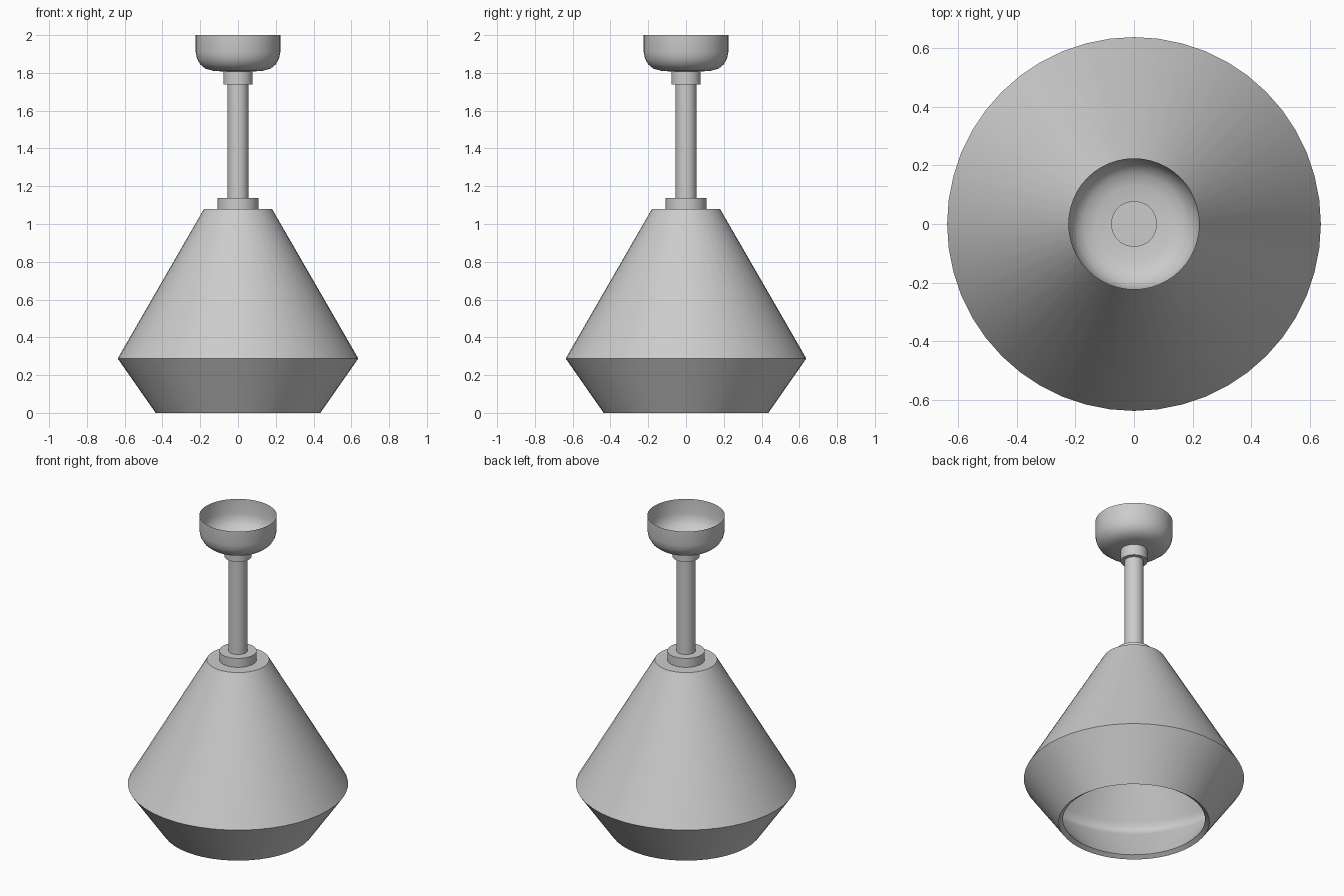
import bpy, bmesh, math

if "Cube" in bpy.data.objects:
    bpy.data.objects.remove(bpy.data.objects["Cube"])

SEG = 48


def lathe(name, profile):
    """Spin an (r, z) profile around the z axis."""
    bm = bmesh.new()
    verts = [bm.verts.new((r, 0, z)) for r, z in profile]
    edges = [bm.edges.new(p) for p in zip(verts, verts[1:])]
    bmesh.ops.spin(bm, geom=verts + edges, cent=(0, 0, 0), axis=(0, 0, 1),
                   angle=math.tau, steps=SEG, use_duplicate=False)
    bmesh.ops.remove_doubles(bm, verts=bm.verts, dist=1e-4)
    bmesh.ops.recalc_face_normals(bm, faces=bm.faces)
    mesh = bpy.data.meshes.new(name)
    bm.to_mesh(mesh)
    bm.free()
    ob = bpy.data.objects.new(name, mesh)
    bpy.context.collection.objects.link(ob)
    bpy.ops.object.select_all(action='DESELECT')
    ob.select_set(True)
    bpy.context.view_layer.objects.active = ob
    bpy.ops.object.shade_smooth_by_angle(angle=math.radians(35))
    return ob


def cylinder(name, r, z0, z1):
    return lathe(name, [(0, z0), (r, z0), (r, z1), (0, z1)])


# Hollow lamp shade: sharp outer waist, 0.03 thick wall, softened inner waist
outer = [(0, 1.08), (0.18, 1.08), (0.637, 0.288), (0.436, 0)]
inner = [(0.411, 0.017), (0.577, 0.25), (0.593, 0.277), (0.593, 0.303),
         (0.577, 0.33), (0.163, 1.05), (0, 1.05)]
lathe("lamp_shade", outer + inner)

# Stem with its lower and upper collars
cylinder("lower_collar", 0.108, 1.08, 1.137)
cylinder("stem", 0.055, 1.137, 1.75)
cylinder("upper_collar", 0.078, 1.738, 1.82)

# Ceiling canopy: open thin bowl with a rounded bottom edge
lathe("ceiling_canopy", [(0.224, 2.0), (0.224, 1.91), (0.217, 1.875),
                         (0.2, 1.845), (0.172, 1.822), (0.13, 1.811),
                         (0.077, 1.807)])
